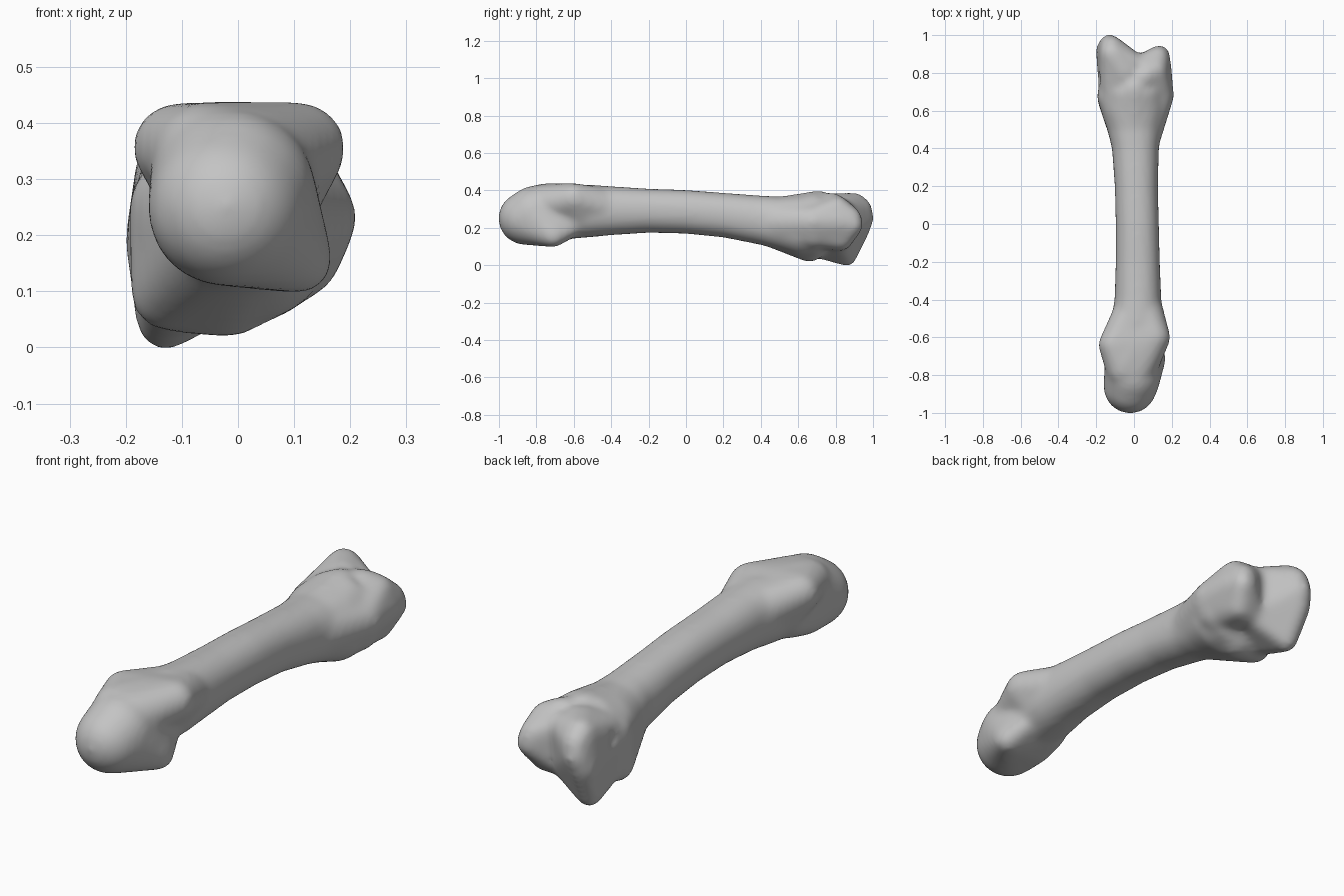
import bpy
import bmesh
from math import sin, cos, pi, copysign
from mathutils import Matrix

cube = bpy.data.objects.get("Cube")
if cube:
    bpy.data.objects.remove(cube, do_unlink=True)


def add_hull(target, *balls):
    """Convex skin stretched over balls given as (x, y, z, radius)."""
    part = bmesh.new()
    for x, y, z, radius in balls:
        bmesh.ops.create_icosphere(part, subdivisions=3, radius=radius,
                                   matrix=Matrix.Translation((x, y, z)))
    hull = bmesh.ops.convex_hull(part, input=part.verts[:])
    inside = {v for v in hull["geom_interior"] if isinstance(v, bmesh.types.BMVert)}
    bmesh.ops.delete(part, geom=list(inside), context="VERTS")
    bmesh.ops.recalc_face_normals(part, faces=part.faces[:])
    merge(part, target)


def merge(part, target):
    mesh = bpy.data.meshes.new("part")
    part.to_mesh(mesh)
    part.free()
    target.from_mesh(mesh)
    bpy.data.meshes.remove(mesh)


def rounded(value):
    """Slightly squared circle coordinate."""
    return copysign(abs(value) ** 0.9, value)


def add_loft(target, sections, count=32):
    """Tube through sections given as (y, left, right, bottom, top)."""
    part = bmesh.new()
    rings = []
    for y, x_low, x_high, bottom, top in sections:
        ring = []
        for i in range(count):
            angle = 2 * pi * i / count
            x = (x_low + x_high) / 2 + rounded(cos(angle)) * (x_high - x_low) / 2
            z = (bottom + top) / 2 + rounded(sin(angle)) * (top - bottom) / 2
            ring.append(part.verts.new((x, y, z)))
        rings.append(ring)
    for near, far in zip(rings, rings[1:]):
        for i in range(count):
            j = (i + 1) % count
            part.faces.new((near[i], near[j], far[j], far[i]))
    part.faces.new(rings[0])
    part.faces.new(rings[-1])
    bmesh.ops.recalc_face_normals(part, faces=part.faces[:])
    merge(part, target)


def make_object(name, bm):
    mesh = bpy.data.meshes.new(name)
    bm.to_mesh(mesh)
    bm.free()
    obj = bpy.data.objects.new(name, mesh)
    bpy.context.collection.objects.link(obj)
    return obj


body = bmesh.new()

# Shaft, waisted in the middle and flaring to the base
add_loft(body, [
    (-.62, -.13, .14, .14, .43),
    (-.5, -.12, .15, .15, .43),
    (-.4, -.103, .145, .16, .422),
    (-.2, -.097, .137, .173, .409),
    (0, -.097, .132, .168, .402),
    (.2, -.102, .127, .148, .387),
    (.4, -.117, .132, .108, .372),
    (.5, -.142, .147, .08, .367),
    (.6, -.178, .175, .045, .377),
    (.7, -.16, .165, .04, .395),
])

# Rounded head with a lower condyle
add_hull(body, (-.02, -.862, .25, .142), (-.01, -.81, .275, .15), (-.05, -.74, .335, .104),
         (.0, -.65, .34, .1), (-.055, -.74, .21, .088), (.11, -.71, .155, .06),
         (.08, -.62, .2, .055), (-.05, -.64, .23, .085))

# Tubercles either side of the neck, running forward onto the head
add_hull(body, (-.11, -.64, .357, .079), (.11, -.6, .355, .083), (.03, -.41, .3, .112),
         (-.07, -.58, .25, .06), (.08, -.55, .25, .06),
         (-.055, -.77, .34, .095), (.01, -.77, .32, .11))

# Base block
add_hull(body, (-.11, .68, .25, .086), (.12, .68, .23, .092), (0, .71, .32, .08),
         (-.12, .66, .1, .073), (-.02, .66, .105, .088), (.1, .69, .17, .087),
         (.01, .44, .23, .125))

# Two cusps meeting in a groove at the back
groove = [(.025, .83, .3, .058), (.02, .82, .13, .058)]
add_hull(body, (-.115, .9, .32, .068), (-.12, .935, .3, .06), (-.13, .95, .25, .055),
         (-.14, .92, .19, .062), (-.13, .86, .046, .052), (-.1, .68, .12, .075),
         (-.105, .68, .26, .08), (-.05, .8, .315, .072), *groove)
add_hull(body, (.11, .81, .3, .067), (.125, .88, .25, .06), (.135, .892, .215, .056),
         (.1, .83, .14, .062), (.12, .68, .23, .092), (.1, .68, .17, .08),
         (.125, .8, .235, .077), (.05, .78, .318, .072), *groove)

bone = make_object("foot_bone", body)

# Shallow pits beside the head, beside the base and above the groove
pits = bmesh.new()
for ball in [(.195, -.66, .25, .05), (-.19, -.7, .27, .05),
             (-.22, .77, .27, .05), (.03, .84, .4, .045)]:
    add_hull(pits, ball)
cutter = make_object("pit_cutter", pits)
cutter.hide_render = True

# Fuse the parts, cut the pits and soften the joins
fuse = bone.modifiers.new("fuse", "REMESH")
fuse.mode = "VOXEL"
fuse.voxel_size = .014
cut = bone.modifiers.new("pits", "BOOLEAN")
cut.operation = "DIFFERENCE"
cut.solver = "EXACT"
cut.object = cutter
again = bone.modifiers.new("even", "REMESH")
again.mode = "VOXEL"
again.voxel_size = .013
soften = bone.modifiers.new("soften", "SMOOTH")
soften.factor = .5
soften.iterations = 12

graph = bpy.context.evaluated_depsgraph_get()
mesh = bpy.data.meshes.new_from_object(bone.evaluated_get(graph))
bone.modifiers.clear()
bone.data = mesh
mesh.name = "foot_bone"
bpy.data.objects.remove(cutter, do_unlink=True)
mesh.shade_smooth()

# Plain grey
grey = bpy.data.materials.new("bone_grey")
grey.use_nodes = True
colour = (.55, .55, .55, 1)
grey.diffuse_color = colour
grey.node_tree.nodes["Principled BSDF"].inputs["Base Color"].default_value = colour
mesh.materials.clear()
mesh.materials.append(grey)
